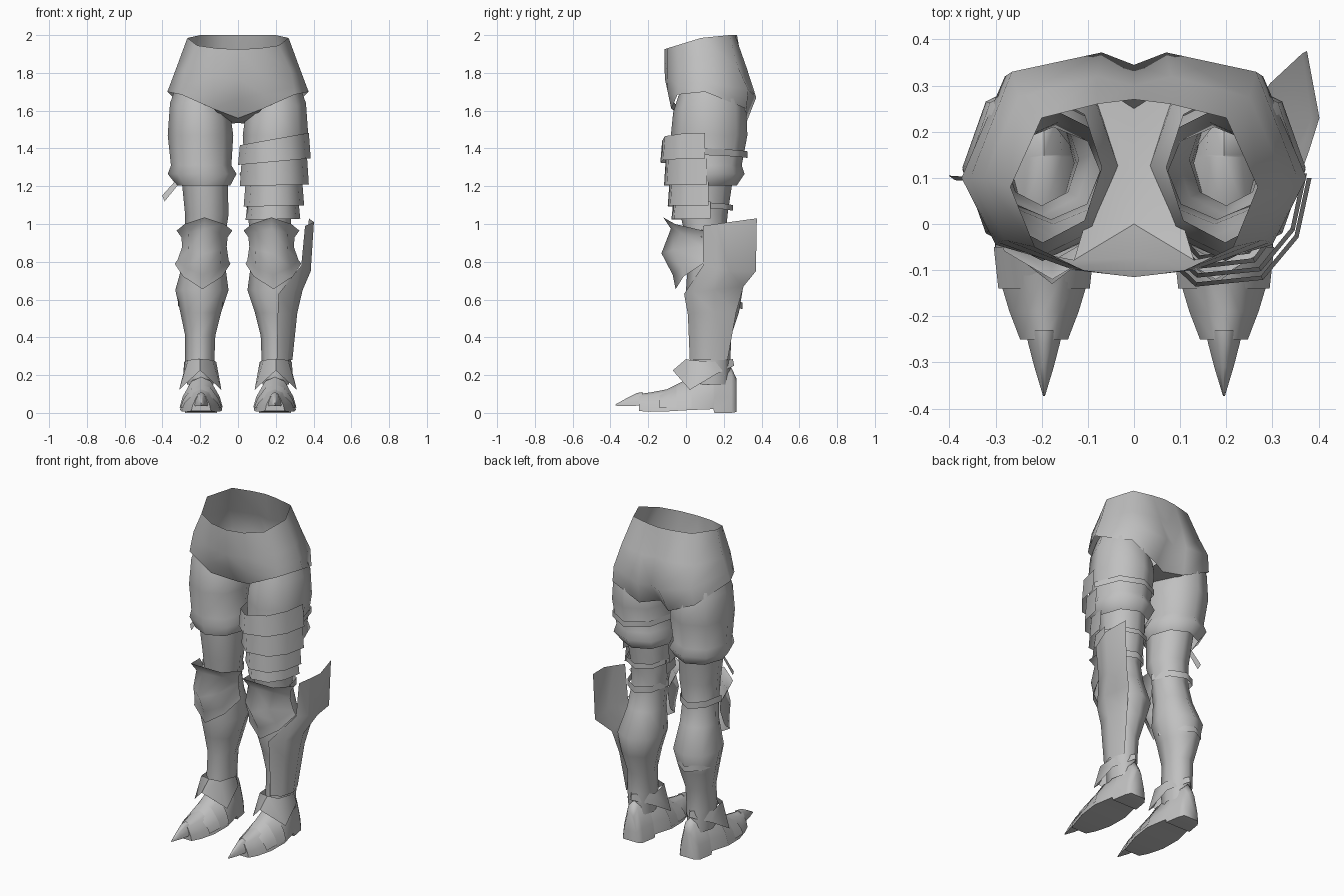
import bpy, bmesh, math

old = bpy.data.objects.get("Cube")
if old:
    bpy.data.objects.remove(old, do_unlink=True)

steel = bpy.data.materials.new("grey steel")
steel.use_nodes = True
GREY = (0.53, 0.53, 0.53, 1)
steel.diffuse_color = GREY
steel.node_tree.nodes["Principled BSDF"].inputs["Base Color"].default_value = GREY


def loft(name, rows, closed=False, caps=False, mirror=False):
    """Skin rows of equal point counts, optionally closed, capped and mirrored."""
    bm = bmesh.new()
    grid = [[bm.verts.new(p) for p in row] for row in rows]
    n = len(grid[0])
    for a, b in zip(grid, grid[1:]):
        for i in range(n if closed else n - 1):
            j = (i + 1) % n
            bm.faces.new((a[i], a[j], b[j], b[i]))
    if caps:
        bm.faces.new(grid[0])
        bm.faces.new(grid[-1])
    bmesh.ops.recalc_face_normals(bm, faces=bm.faces)
    mesh = bpy.data.meshes.new(name)
    bm.to_mesh(mesh)
    bm.free()
    mesh.materials.append(steel)
    ob = bpy.data.objects.new(name, mesh)
    bpy.context.collection.objects.link(ob)
    bpy.ops.object.select_all(action='DESELECT')
    ob.select_set(True)
    bpy.context.view_layer.objects.active = ob
    bpy.ops.object.shade_smooth_by_angle(angle=math.radians(70))
    if mirror:
        mod = ob.modifiers.new("mirror", 'MIRROR')
        mod.use_clip = True


def ring(x0, x1, yf, yb, z, slope=0, n=8):
    """Closed oval between the given extents; slope tilts it sideways."""
    cx, cy, rx, ry = (x0 + x1) / 2, (yf + yb) / 2, (x1 - x0) / 2, (yb - yf) / 2
    pts = []
    for k in range(n):
        a = math.tau * k / n
        dx = rx * math.cos(a)
        pts.append((cx + dx, cy + ry * math.sin(a), z + slope * dx))
    return pts


def arc(x0, x1, yf, yb, zm, zs, slope=0, side=1, turns=(-1, -.5, 0, .5, 1)):
    """Open half oval bulging to yf, from side height zs to middle height zm."""
    pts = []
    for t in turns:
        a = t * math.pi / 2
        dx = (x1 - x0) / 2 * math.sin(a)
        pts.append((side * ((x0 + x1) / 2 + dx), yb + (yf - yb) * math.cos(a),
                    zs + (zm - zs) * (1 - abs(t)) + slope * dx))
    return pts


def strap(name, x0, x1, yf, yb, z, h, side=1, mirror=False):
    loft(name, [arc(x0, x1, yf, yb, zz - .015, zz, side=side) for zz in (z + h, z)],
         mirror=mirror)


def section(y, hw, top, low):
    """Foot cross-section at depth y."""
    shape = ((-1, 0), (-.86, .35), (-.45, .86), (0, 1), (.45, .86), (.86, .35), (1, 0))
    return [(.195 + u * hw, y, low + v * (top - low)) for u, v in shape]


def cuff(half):
    """Closed ring around the ankle from front-to-back half points."""
    return ([(.2 + dx, y, z) for dx, y, z in half] +
            [(.2 - dx, y, z) for dx, y, z in half[-2:0:-1]])


# Pelvis: waist, hips, seat and hem, with a strip closing the crotch
waist = [(0, -.115, 1.925), (.11, -.1, 1.93), (.215, -.05, 1.945), (.268, .08, 1.985),
         (.2, .23, 2), (.08, .26, 2), (0, .27, 2)]
hips = [(0, -.112, 1.77), (.13, -.1, 1.78), (.28, -.035, 1.81), (.325, .1, 1.83),
        (.25, .275, 1.83), (.08, .32, 1.83), (0, .3, 1.83)]
seat = [(0, -.075, 1.66), (.13, -.095, 1.69), (.295, -.04, 1.73), (.355, .1, 1.75),
        (.265, .33, 1.71), (.07, .372, 1.67), (0, .345, 1.67)]
hem = [(0, .0, 1.56), (.13, -.078, 1.61), (.3, -.045, 1.685), (.374, .1, 1.70),
       (.28, .32, 1.61), (.1, .315, 1.525), (0, .25, 1.54)]
loft("pelvis", [waist, hips, seat, hem], mirror=True)
loft("crotch", [[(0, .0, 1.56), (0, .12, 1.535), (0, .25, 1.54)],
                [(.13, -.078, 1.61), (.07, .12, 1.55), (.1, .315, 1.525)]], mirror=True)

# Thigh armour with a flared cuff, and the leg running to the ankle
loft("thigh", [ring(.07, .325, -.04, .285, 1.68, .45),
               ring(.035, .36, -.068, .32, 1.59, .3),
               ring(.025, .372, -.08, .325, 1.47),
               ring(.035, .355, -.07, .295, 1.31),
               ring(.008, .372, -.075, .31, 1.265),
               ring(.04, .325, -.06, .27, 1.205)], closed=True, mirror=True)
loft("leg", [ring(.055, .3, -.05, .25, 1.25),
             ring(.05, .28, -.03, .22, 1.05),
             ring(.07, .28, 0, .21, .92),
             ring(.07, .29, .01, .24, .8),
             ring(.05, .332, 0, .3, .65),
             ring(.09, .305, .02, .28, .53),
             ring(.12, .28, .04, .24, .41),
             ring(.125, .28, .03, .235, .28),
             ring(.13, .27, .03, .235, .15)], closed=True, mirror=True)

# Knee guard with winged top and pointed bottom
loft("knee_guard", [arc(.03, .325, -.12, .09, 1.035, .965),
                    arc(.055, .3, -.08, .09, .975, .93),
                    arc(.06, .295, -.13, .09, .845, .88),
                    arc(.05, .32, -.07, .09, .73, .81),
                    arc(.04, .335, -.055, .09, .655, .79)], mirror=True)
strap("knee_strap", .06, .3, .245, .08, .93, .04, mirror=True)

# Ankle guard, dropping to points at the sides
loft("ankle_guard", [
    cuff([(0, 0, .285), (.065, .02, .28), (.085, .14, .27), (0, .248, .285)]),
    cuff([(0, -.07, .225), (.112, .02, .122), (.09, .16, .205), (0, .255, .25)])],
    closed=True, mirror=True)

# Pointed armoured foot
loft("foot", [section(*s) for s in (
    (.268, .05, .18, .005), (.24, .07, .24, 0), (.15, .085, .24, 0), (.145, .085, .24, .02),
    (.02, .112, .18, .015), (-.1, .102, .125, .008), (-.19, .075, .108, .006),
    (-.25, .052, .1, .01))], closed=True, caps=True, mirror=True)
loft("toe_claw", [section(*s) for s in (
    (-.23, .04, .11, .04), (-.26, .034, .105, .038), (-.31, .021, .08, .036),
    (-.373, .002, .045, .038))], closed=True, caps=True, mirror=True)
for k, (y, hw, top) in enumerate(((.03, .114, .19), (-.05, .109, .15))):
    loft(f"instep_plate_{k + 1}", [section(y, hw, top, .03),
                                   section(y - .09, hw - .01, top - .045, .025)],
         mirror=True)

# Overlapping flat-fronted lames on the left thigh with their rear straps
flat = (-1, -.6, -.2, .3, .65, 1)
lames = ((1.45, .12, 0, .385, -.148), (1.355, .15, .01, .375, -.128),
         (1.225, .13, .03, .35, -.108), (1.115, .09, .04, .33, -.088))
for k, (z, h, x0, x1, yf) in enumerate(lames):
    tilt, yb = (.18 if k == 0 else .04), .1 + .01 * k
    loft(f"thigh_lame_{k + 1}",
         [arc(x0 + .01, x1 - .01, yf + .01, yb, z, z, tilt, turns=flat),
          arc(x0, x1, yf, yb, z - h, z - h, tilt / 2, turns=flat)])
strap("upper_thigh_strap", .02, .375, .325, .1, 1.365, .035)
strap("lower_thigh_strap", .045, .305, .25, .1, 1.085, .03)

# Left greave shell, rising from the ankle into the flaring fin
loft("greave_fin", [
    [(.355, .09, .99), (.38, .16, 1), (.402, .23, 1.01), (.375, .375, 1.03)],
    [(.335, .09, .78), (.365, .16, .765), (.385, .23, .75), (.365, .37, .75)],
    [(.215, -.01, .63), (.3, .035, .64), (.342, .15, .65), (.295, .305, .67)],
    [(.21, .01, .52), (.283, .048, .53), (.314, .15, .53), (.272, .265, .53)],
    [(.205, .02, .28), (.262, .05, .28), (.288, .13, .28), (.255, .22, .28)]])

# Strap end and calf strap on the right leg
loft("strap_end", [[(-.33, .1, 1.23), (-.315, .09, 1.21)],
                   [(-.402, .105, 1.15), (-.388, .095, 1.12)]])
strap("calf_strap", .08, .318, .3, .12, .565, .035, side=-1)
